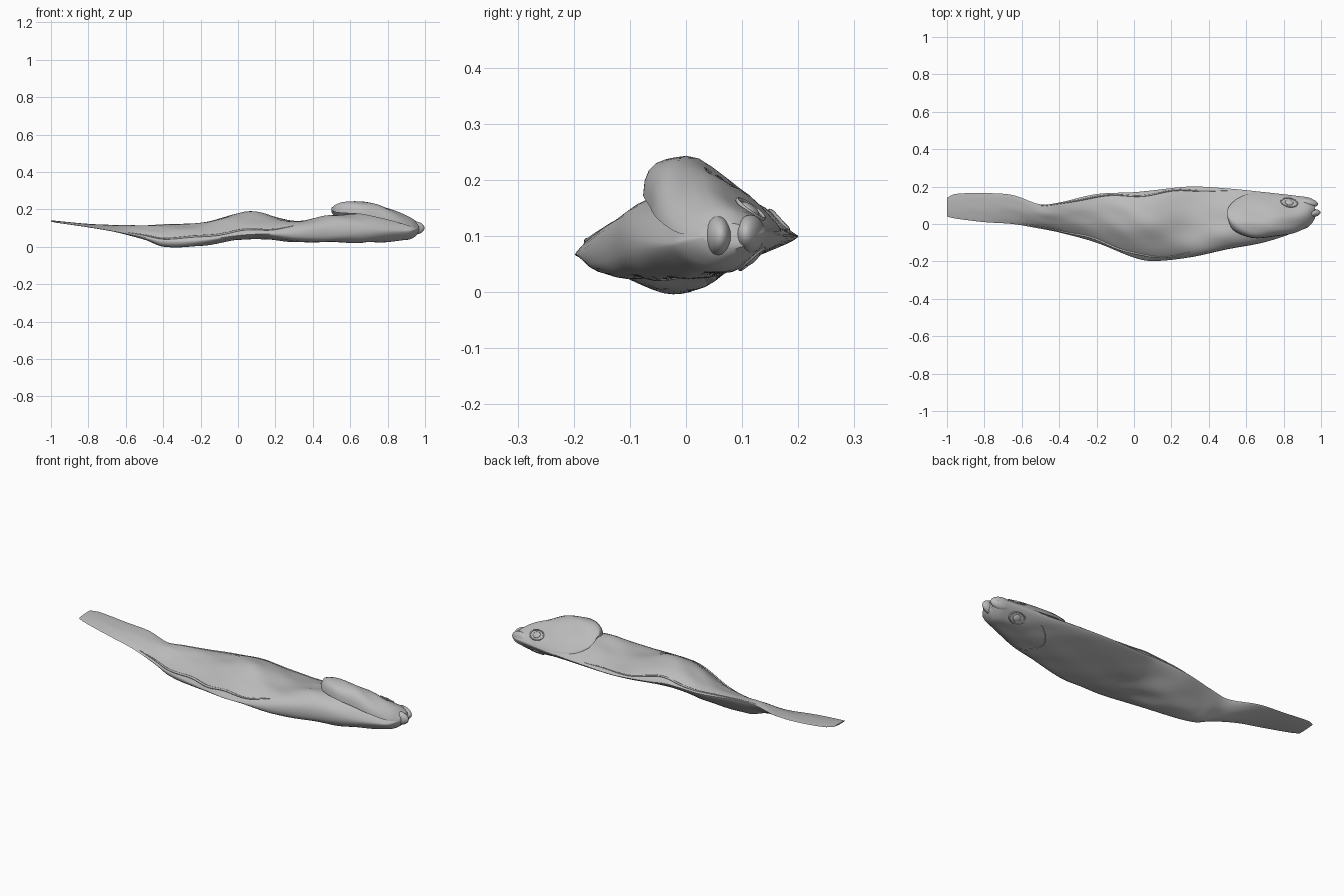
import bpy, bmesh, math
from mathutils import Vector

default_cube = bpy.data.objects.get("Cube")
if default_cube:
    bpy.data.objects.remove(default_cube, do_unlink=True)

skin = bpy.data.materials.new("grey skin")
skin.use_nodes = True
GREY = (0.5, 0.5, 0.5, 1)
skin.diffuse_color = GREY
skin.node_tree.nodes["Principled BSDF"].inputs["Base Color"].default_value = GREY


def finish(obj, name):
    """Name, colour and smooth a finished part."""
    obj.name = name
    obj.data.materials.clear()
    obj.data.materials.append(skin)
    bpy.ops.object.select_all(action="DESELECT")
    bpy.context.view_layer.objects.active = obj
    obj.select_set(True)
    if obj.type == "MESH":
        bpy.ops.object.shade_smooth_by_angle(angle=math.radians(50))
    return obj


def sample(rows, x):
    """Smoothly interpolate the section row at x."""
    i = 0
    while i < len(rows) - 2 and rows[i + 1][0] < x:
        i += 1
    a, b = rows[i], rows[i + 1]
    before, after = rows[max(i - 1, 0)], rows[min(i + 2, len(rows) - 1)]
    h = b[0] - a[0]
    f = (x - a[0]) / h
    result = []
    for k in range(1, len(a)):
        m = (b[k] - before[k]) / (b[0] - before[0]) * h
        n = (after[k] - a[k]) / (after[0] - a[0]) * h
        curve = f * f * (3 - 2 * f)
        result.append(a[k] + (b[k] - a[k]) * curve
                      + m * f * (1 - f) ** 2 - n * f * f * (1 - f))
    return result


def surface(rows, x, t, upper):
    """Point on a section: t runs from the belly edge to the dorsal edge."""
    y0, y1, z0, z1, up, down, skew = sample(rows, x)
    bulge = math.sin(math.pi * t ** skew) if 0 < t < 1 else 0
    lift = up * bulge ** 0.75 if upper else -down * bulge ** 0.65
    # soft wrinkles running along the body, fading on the thin tail
    wrinkle = 0.07 * up * bulge * math.sin(9 * x + 14 * t) * math.sin(17 * x)
    return Vector((x, y0 + (y1 - y0) * t, z0 + (z1 - z0) * t + lift + wrinkle))


def loft(name, rows, steps, around):
    """Skin a closed surface through the section rows."""
    bm = bmesh.new()
    rings = []
    for i in range(steps + 1):
        x = rows[0][0] + (rows[-1][0] - rows[0][0]) * i / steps
        ts = [(1 - math.cos(math.pi * j / around)) / 2 for j in range(around + 1)]
        pts = [surface(rows, x, t, True) for t in ts]
        pts += [surface(rows, x, t, False) for t in ts[-2:0:-1]]
        rings.append([bm.verts.new(p) for p in pts])
    count = len(rings[0])
    for a, b in zip(rings, rings[1:]):
        for j in range(count):
            k = (j + 1) % count
            bm.faces.new((a[j], a[k], b[k], b[j]))
    bm.faces.new(rings[0])
    bm.faces.new(rings[-1])
    bmesh.ops.recalc_face_normals(bm, faces=bm.faces)
    mesh = bpy.data.meshes.new(name)
    bm.to_mesh(mesh)
    bm.free()
    obj = bpy.data.objects.new(name, mesh)
    bpy.context.collection.objects.link(obj)
    return finish(obj, name)


def ellipsoid(name, centre, size, turn=0):
    bpy.ops.mesh.primitive_uv_sphere_add(segments=24, ring_count=12, location=centre)
    obj = bpy.context.object
    obj.scale = size
    obj.rotation_euler.z = turn
    return finish(obj, name)


def cord(name, points, radius):
    """Thin tapered ridge along a path."""
    data = bpy.data.curves.new(name, "CURVE")
    data.dimensions = "3D"
    data.bevel_depth = radius
    data.bevel_resolution = 2
    line = data.splines.new("POLY")
    line.points.add(len(points) - 1)
    for i, p in enumerate(points):
        line.points[i].co = (*p, 1)
        line.points[i].radius = math.sin(math.pi * (i + 0.3) / (len(points) - 0.4)) ** 0.5
    obj = bpy.data.objects.new(name, data)
    bpy.context.collection.objects.link(obj)
    return finish(obj, name)


# Body sections: x, belly y, dorsal y, belly z, dorsal z, rise, drop, skew
body_rows = [
    (-1, .04, .14, .135, .14, .003, .003, 1),
    (-.96, .03, .16, .128, .135, .005, .004, 1),
    (-.8, .01, .165, .105, .12, .008, .006, 1),
    (-.65, 0, .155, .08, .115, .012, .014, 1),
    (-.5, -.025, .105, .05, .11, .025, .035, 1),
    (-.4, -.045, .115, .03, .115, .03, .058, .85),
    (-.2, -.1, .16, .035, .115, .045, .06, .9),
    (0, -.18, .17, .06, .12, .085, .05, 1.1),
    (.1, -.198, .18, .067, .11, .093, .043, 1.1),
    (.3, -.178, .2, .067, .1, .06, .05, .6),
    (.5, -.135, .19, .08, .1, .08, .062, .56),
    (.7, -.097, .17, .085, .1, .08, .068, .7),
    (.9, -.03, .147, .085, .105, .06, .06, 1),
    (.94, -.01, .14, .09, .105, .045, .048, 1),
    (.968, .03, .125, .098, .103, .02, .025, 1),
]
loft("body", body_rows, 120, 20)

# Lifted gill cover, a thin curled shell over the head
gill_rows = [
    (.5, .03, .08, .195, .185, .016, -.006, .8),
    (.52, -.02, .11, .185, .155, .048, -.032, .7),
    (.57, -.055, .145, .18, .128, .076, -.06, .62),
    (.65, -.076, .168, .175, .112, .083, -.066, .6),
    (.75, -.066, .163, .155, .108, .084, -.06, .62),
    (.85, -.05, .15, .13, .108, .065, -.04, .75),
    (.93, -.012, .14, .105, .105, .047, -.01, .9),
    (.968, .03, .125, .1, .102, .021, 0, 1),
]
loft("gill_cover", gill_rows, 50, 16)

# Lips either side of the slightly open mouth
ellipsoid("lower_lip", (.94, .056, .1), (.058, .024, .036), .12)
ellipsoid("upper_lip", (.925, .115, .104), (.06, .024, .034), -.18)

# Eyes with raised rims on both flanks
for name, rows, upper in (("upper", gill_rows, True), ("lower", body_rows, False)):
    spot = surface(rows, .83, .82, upper)
    ahead = surface(rows, .85, .82, upper) - spot
    across = surface(rows, .83, .86, upper) - spot
    turn = ahead.cross(across).normalized().to_track_quat("Z", "Y").to_euler()
    eye = ellipsoid(name + "_eye", spot, (.022, .018, .007))
    eye.rotation_euler = turn
    bpy.ops.mesh.primitive_torus_add(location=spot, rotation=turn,
                                     major_radius=.036, minor_radius=.0035,
                                     major_segments=32, minor_segments=8)
    rim = finish(bpy.context.object, name + "_eye_rim")
    rim.scale = (1.2, .8, 1)


# Folds of skin along both edges
def ridge(name, start, end, t, radius):
    n = 40
    pts = [surface(body_rows, start + (end - start) * i / n,
                   t + .015 * math.sin(i * .5), True) for i in range(n + 1)]
    cord(name, pts, radius)


ridge("belly_fold", -.6, .3, .06, .006)
ridge("dorsal_fold", -.5, .5, .95, .005)

# Gill slit edge on the underside
gill_arc = [surface(body_rows, .6 + .09 * (2 * k / 16 - 1) ** 2, .15 + .7 * k / 16, False)
            for k in range(17)]
cord("lower_gill_edge", gill_arc, .003)
